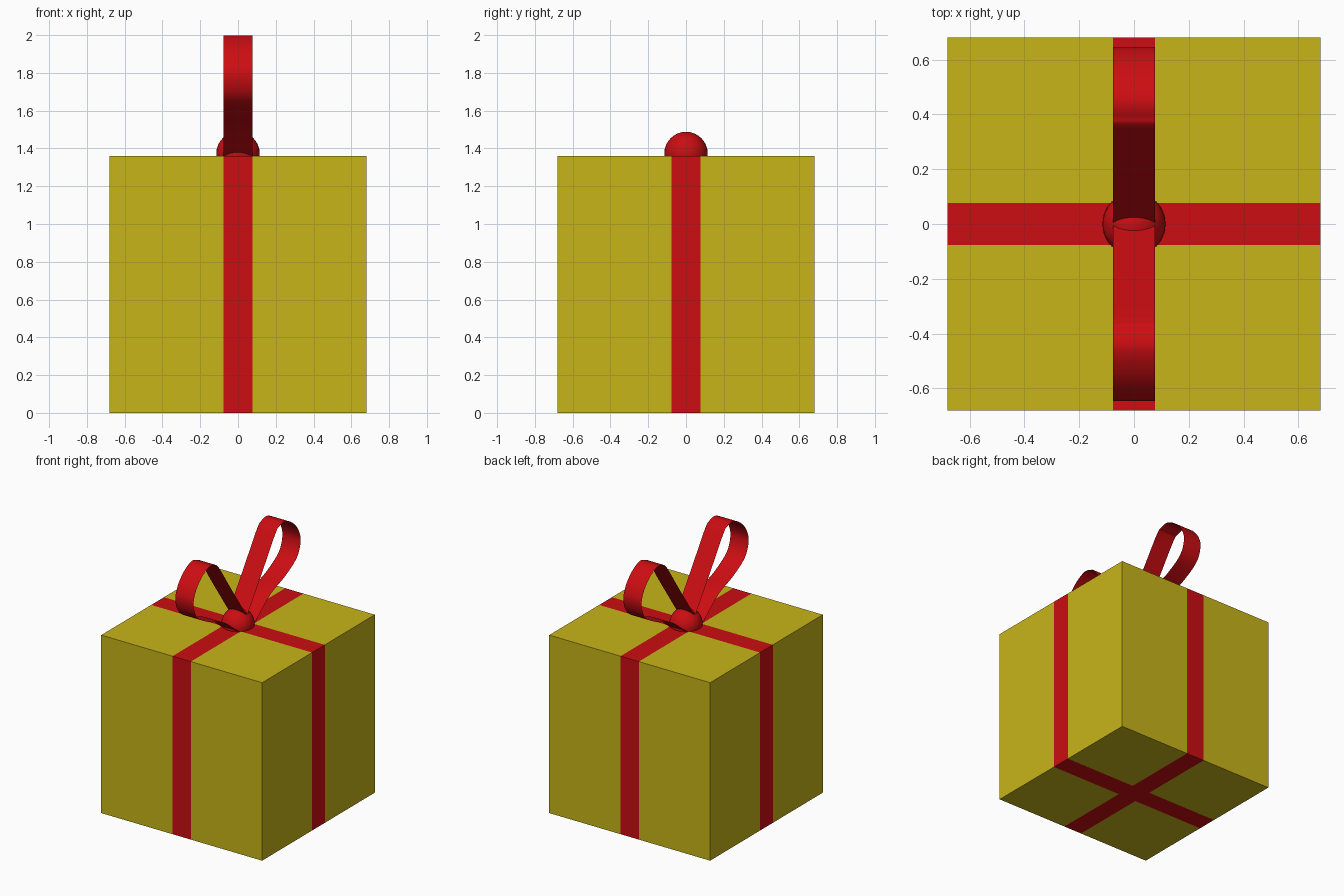
import bpy, bmesh, math
from mathutils import Vector

if "Cube" in bpy.data.objects:
    bpy.data.objects.remove(bpy.data.objects["Cube"])

H = 0.68      # half size of the box
W = 0.077     # half width of the ribbon
TOP = 2 * H


def material(name, color):
    m = bpy.data.materials.new(name)
    m.diffuse_color = color
    m.use_nodes = True
    m.node_tree.nodes["Principled BSDF"].inputs["Base Color"].default_value = m.diffuse_color
    return m


yellow = material("yellow_paper", (0.58, 0.46, 0.01, 1))
red = material("red_ribbon", (0.6, 0.004, 0.006, 1))


def add_object(name, bm, mats):
    me = bpy.data.meshes.new(name)
    bm.to_mesh(me)
    bm.free()
    for m in mats:
        me.materials.append(m)
    ob = bpy.data.objects.new(name, me)
    bpy.context.collection.objects.link(ob)
    return ob


# Box: cube cut along the ribbon edges, the bands coloured red
bm = bmesh.new()
bmesh.ops.create_cube(bm, size=2 * H)
for axis in (Vector((1, 0, 0)), Vector((0, 1, 0))):
    for s in (-W, W):
        bmesh.ops.bisect_plane(bm, geom=bm.verts[:] + bm.edges[:] + bm.faces[:],
                               plane_co=axis * s, plane_no=axis)
for f in bm.faces:
    c = f.calc_center_median()
    f.material_index = int(min(abs(c.x), abs(c.y)) < W * 0.9)
bmesh.ops.translate(bm, verts=bm.verts, vec=(0, 0, H))
add_object("gift_box", bm, [yellow, red])


def smooth_path(pts, steps=8):
    """Catmull-Rom curve through the points."""
    p = [Vector(q) for q in pts]
    p = [2 * p[0] - p[1]] + p + [2 * p[-1] - p[-2]]
    out = []
    for a, b, c, d in zip(p, p[1:], p[2:], p[3:]):
        for i in range(steps):
            t = i / steps
            out.append(0.5 * (2 * b + (c - a) * t + (2 * a - 5 * b + 4 * c - d) * t ** 2
                              + (3 * b - a - 3 * c + d) * t ** 3))
    return out + [p[-2]]


# Bow loops: thin ribbon swept along a (y, height above lid) path
loop = smooth_path([(0.0, 0.09), (0.19, 0.365), (0.34, 0.585), (0.39, 0.625), (0.46, 0.637),
                    (0.55, 0.59), (0.62, 0.51), (0.646, 0.415), (0.60, 0.305),
                    (0.46, 0.218), (0.28, 0.145), (0.115, 0.02), (0.06, -0.02)])
for name, side in (("bow_loop_back", 1), ("bow_loop_front", -1)):
    bm = bmesh.new()
    rows = [[bm.verts.new((x * side, y * side, TOP + z)) for x in (-W, W)] for y, z in loop]
    for a, b in zip(rows, rows[1:]):
        f = bm.faces.new((a[0], a[1], b[1], b[0]))
        f.smooth = True
    add_object(name, bm, [red])

# Knot: ball sunk halfway into the lid
bm = bmesh.new()
bmesh.ops.create_uvsphere(bm, u_segments=32, v_segments=16, radius=0.115)
bmesh.ops.translate(bm, verts=bm.verts, vec=(0, 0, TOP + 0.013))
for f in bm.faces:
    f.smooth = True
add_object("bow_knot", bm, [red])
